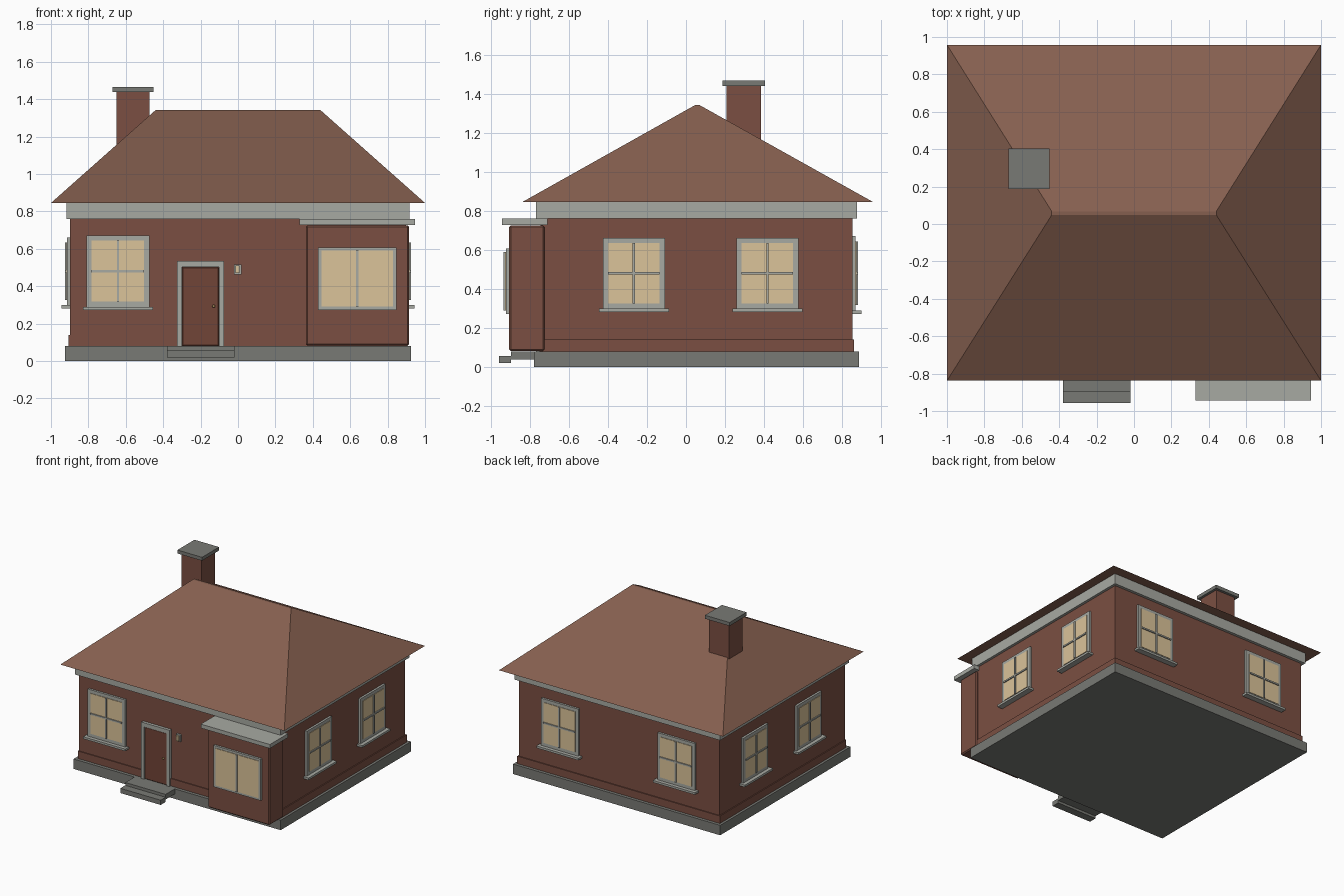
import bpy
import bmesh
from math import pi
from mathutils import Matrix

if "Cube" in bpy.data.objects:
    bpy.data.objects.remove(bpy.data.objects["Cube"])


def material(name, srgb):
    rgba = (*[(c / 255) ** 2.2 for c in srgb], 1)
    m = bpy.data.materials.new(name)
    m.use_nodes = True
    m.diffuse_color = rgba
    bsdf = m.node_tree.nodes["Principled BSDF"]
    bsdf.inputs["Base Color"].default_value = rgba
    bsdf.inputs["Roughness"].default_value = 0.8
    return m


BRICK = material("brick brown", (122, 80, 68))
ROOF = material("roof tile brown", (132, 95, 80))
DOOR = material("door brown", (112, 70, 58))
TRIM = material("pale grey trim", (166, 168, 161))
STONE = material("dark grey stone", (120, 121, 116))
GLASS = material("warm glass", (218, 194, 152))
BRASS = material("brass", (180, 150, 100))


def add(name, bm, mat, place=None):
    if place:
        bm.transform(place)
    bmesh.ops.recalc_face_normals(bm, faces=bm.faces)
    me = bpy.data.meshes.new(name)
    bm.to_mesh(me)
    bm.free()
    me.materials.append(mat)
    ob = bpy.data.objects.new(name, me)
    bpy.context.collection.objects.link(ob)
    return ob


def box(name, x, y, z, mat, place=None, bevel=0):
    """Box between the (low, high) limits on each axis."""
    bm = bmesh.new()
    bmesh.ops.create_cube(bm, size=1)
    for v in bm.verts:
        v.co = [r[0] if c < 0 else r[1] for c, r in zip(v.co, (x, y, z))]
    if bevel:
        bmesh.ops.bevel(bm, geom=bm.edges[:], offset=bevel, segments=1, affect='EDGES')
    return add(name, bm, mat, place)


def window(name, cx, cz, w, h, place, border=0.027, cross=True, sill=True):
    """Window on a wall plane at local y = 0, facing local -y."""
    a, b, c, d = cx - w / 2, cx + w / 2, cz - h / 2, cz + h / 2
    out = (-0.017, 0.005)
    for side, x0 in (("left", b - border), ("right", a)):
        box(f"{name}_{side}_frame", (x0, x0 + border), out, (c, d), TRIM, place)
    for side, z0 in (("top", d - border), ("bottom", c)):
        box(f"{name}_{side}_frame", (a + border, b - border), out, (z0, z0 + border), TRIM, place)
    inner_x, inner_z = (a + border, b - border), (c + border, d - border)
    box(name + "_glass", inner_x, (-0.021, 0.005), inner_z, GLASS, place)
    bar = (-0.029, -0.01)
    box(name + "_upright", (cx - 0.006, cx + 0.006), bar, inner_z, TRIM, place)
    if cross:
        box(name + "_crossbar", inner_x, bar, (cz - 0.006, cz + 0.006), TRIM, place)
    if sill:
        box(name + "_sill", (a - 0.02, b + 0.02), (-0.046, 0.005), (c - 0.017, c), TRIM, place)


# House body
box("plinth", (-0.925, 0.925), (-0.777, 0.885), (0, 0.08), STONE)
box("wall_base", (-0.905, 0.905), (-0.751, 0.86), (0.08, 0.14), BRICK)
box("walls", (-0.897, 0.897), (-0.744, 0.852), (0.14, 0.77), BRICK)
box("cornice", (-0.918, 0.918), (-0.767, 0.875), (0.76, 0.845), TRIM)

# Hipped roof with a narrow flat ridge
bm = bmesh.new()
eave = [bm.verts.new((x, y, 0.845)) for x, y in ((-1, -0.838), (1, -0.838), (1, 0.958), (-1, 0.958))]
ridge = [bm.verts.new((x, y, 1.342)) for x, y in ((-0.44, 0.048), (0.44, 0.048), (0.44, 0.068), (-0.44, 0.068))]
bm.faces.new(eave)
bm.faces.new(ridge)
for i in range(4):
    j = (i + 1) % 4
    bm.faces.new((eave[i], eave[j], ridge[j], ridge[i]))
add("roof", bm, ROOF)

# Chimney
box("chimney", (-0.65, -0.472), (0.208, 0.383), (0.9, 1.44), BRICK)
box("chimney_cap", (-0.672, -0.452), (0.187, 0.404), (1.438, 1.466), STONE)

# Front bay
box("bay", (0.363, 0.915), (-0.905, -0.725), (0.083, 0.725), BRICK, bevel=0.008)
box("bay_roof", (0.328, 0.945), (-0.943, -0.71), (0.728, 0.76), TRIM)
bay_wall = Matrix.Translation((0, -0.905, 0))
window("bay_window", 0.638, 0.44, 0.42, 0.335, bay_wall, border=0.018, cross=False, sill=False)

# Windows on every wall
front = Matrix.Translation((0, -0.744, 0))
window("front_window", -0.642, 0.48, 0.335, 0.38, front)
back = Matrix.Translation((0, 0.852, 0)) @ Matrix.Rotation(pi, 4, 'Z')
for side, s in (("left", -1), ("right", 1)):
    window(f"back_{side}_window", s * 0.52, 0.48, 0.335, 0.38, back)
    wall = Matrix.Translation((-s * 0.897, 0, 0)) @ Matrix.Rotation(-s * pi / 2, 4, 'Z')
    for part, y in (("front", -0.267), ("rear", 0.417)):
        window(f"{side}_{part}_window", -s * y, 0.48, 0.318, 0.362, wall)

# Door with frame and knob
for side, x in (("left", (-0.102, -0.075)), ("right", (-0.327, -0.3))):
    box(f"door_{side}_frame", x, (-0.768, -0.735), (0.08, 0.535), TRIM)
box("door_top_frame", (-0.3, -0.102), (-0.768, -0.735), (0.502, 0.535), TRIM)
box("door", (-0.3, -0.102), (-0.762, -0.735), (0.08, 0.502), DOOR, bevel=0.005)
bm = bmesh.new()
bmesh.ops.create_uvsphere(bm, u_segments=12, v_segments=8, radius=0.008)
knob = add("door_knob", bm, BRASS, Matrix.Translation((-0.13, -0.769, 0.293)))
knob.data.shade_smooth()

# Wall lamp
box("lamp_plate", (-0.022, 0.018), (-0.76, -0.74), (0.463, 0.517), TRIM)
box("lamp_glass", (-0.013, 0.009), (-0.775, -0.755), (0.47, 0.51), GLASS)

# Entrance steps
box("upper_step", (-0.38, -0.02), (-0.895, -0.77), (0.04, 0.081), STONE)
box("lower_step", (-0.38, -0.02), (-0.958, -0.895), (0.02, 0.058), STONE)
